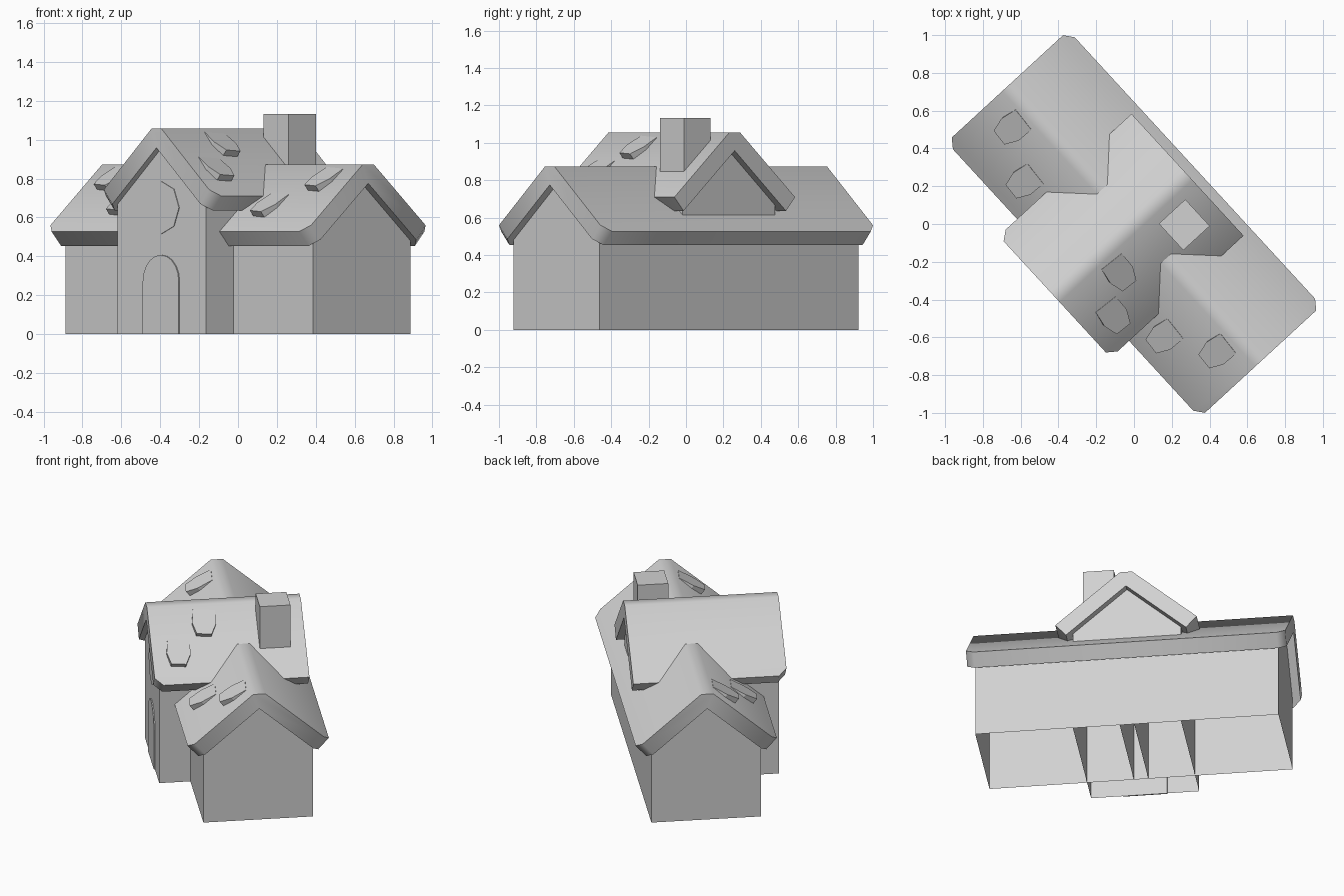
import bpy, bmesh, math
from mathutils import Vector

cube = bpy.data.objects.get("Cube")
if cube:
    bpy.data.objects.remove(cube, do_unlink=True)

TURN = math.radians(-47.4)   # the house stands diagonally
PITCH = 0.866                # roof rise over run
LIFT = 0.183                 # cross wing height above the main wing

grey = bpy.data.materials.new("plain_grey")
grey.use_nodes = True
grey.diffuse_color = (0.64, 0.64, 0.64, 1)
grey.node_tree.nodes["Principled BSDF"].inputs["Base Color"].default_value = (0.64, 0.64, 0.64, 1)


def finish(name, bm, smooth=False):
    bmesh.ops.recalc_face_normals(bm, faces=bm.faces)
    mesh = bpy.data.meshes.new(name)
    bm.to_mesh(mesh)
    bm.free()
    mesh.materials.append(grey)
    obj = bpy.data.objects.new(name, mesh)
    bpy.context.collection.objects.link(obj)
    obj.rotation_euler.z = TURN
    if smooth:
        bpy.ops.object.select_all(action='DESELECT')
        obj.select_set(True)
        bpy.context.view_layer.objects.active = obj
        bpy.ops.object.shade_smooth_by_angle(angle=math.radians(55))
    return obj


def prism(profile, start, end, axis):
    """Extrude an (across, height) profile along the x or y axis."""
    bm = bmesh.new()

    def place(a, z, t):
        return (t, a, z) if axis == 'x' else (a, t, z)

    rings = [[bm.verts.new(place(a, z, t)) for a, z in profile] for t in (start, end)]
    for ring in rings:
        bm.faces.new(ring)
    n = len(profile)
    for i in range(n):
        j = (i + 1) % n
        bm.faces.new((rings[0][i], rings[0][j], rings[1][j], rings[1][i]))
    return bm, rings


def walls(name, half, peak, start, end, axis):
    """Gabled shell, open underneath."""
    shoulder = peak - half * PITCH
    profile = [(-half, 0), (half, 0), (half, shoulder), (0, peak), (-half, shoulder)]
    bm, _ = prism(profile, start, end, axis)
    floor = [f for f in bm.faces if all(v.co.z < 0.001 for v in f.verts)]
    bmesh.ops.delete(bm, geom=floor, context='FACES_ONLY')
    finish(name, bm)


def roof(name, lift, start, end, axis, cut_ends):
    """Thick gable roof with a softened ridge and clipped eave corners."""
    profile = [(-0.438, 0.527), (0, 0.906), (0.438, 0.527),
               (0.372, 0.453), (0, 0.775), (-0.372, 0.453)]
    bm, rings = prism([(a, z + lift) for a, z in profile], start, end, axis)
    edges = [bm.edges.get((rings[0][1], rings[1][1]))]
    for k in cut_ends:
        edges += [bm.edges.get((rings[k][2], rings[k][3])),
                  bm.edges.get((rings[k][5], rings[k][0]))]
    bmesh.ops.bevel(bm, geom=edges, offset=0.05, offset_type='OFFSET',
                    segments=1, affect='EDGES')
    finish(name, bm, smooth=True)


# Main wing and taller cross wing
walls("main_walls", 0.34, 0.785, -0.94, 0.94, 'x')
walls("cross_wing_walls", 0.335, 0.785 + LIFT, -0.533, 0.337, 'y')
roof("main_roof", 0, -0.99, 0.99, 'x', (0, 1))
roof("cross_wing_roof", LIFT, -0.57, 0.385, 'y', (0,))

# Inner partitions
for side, x in (("left", 0.045), ("right", -0.045)):
    bm = bmesh.new()
    bm.faces.new([bm.verts.new((x, y, z)) for y, z in
                  ((-0.34, 0), (0.34, 0), (0.34, 0.47), (-0.34, 0.47))])
    finish("partition_" + side, bm)

# Chimney
bm, _ = prism([(0.088, 0.75), (0.279, 0.75), (0.279, 1.132), (0.088, 1.132)],
              0.098, 0.288, 'y')
finish("chimney", bm)

# Arched door and octagonal window as thin plates
half, spring = 0.137, 0.27
door = [(-half, 0), (half, 0)]
door += [(half * math.cos(math.pi * i / 10), spring + half * math.sin(math.pi * i / 10))
         for i in range(11)]
bm, _ = prism(door, -0.54, -0.532, 'y')
finish("door", bm)
octagon = [(0.135 * math.sin(math.pi * i / 4), 0.65 + 0.135 * math.cos(math.pi * i / 4))
           for i in range(8)]
bm, _ = prism(octagon, -0.537, -0.532, 'y')
finish("gable_window", bm)


def shingle(name, along, out, ridge, across, down, twist):
    """Lifted roof tile with clipped lower corners; its top edge sinks into the slope."""
    across, down = Vector(across), Vector(down)
    slope = (down - Vector((0, 0, PITCH))).normalized()
    normal = (down * PITCH + Vector((0, 0, 1))).normalized()
    centre = across * along + down * out + Vector((0, 0, ridge - PITCH * out))
    outline = [(-0.068, -0.09), (0.068, -0.09), (0.074, 0.01),
               (0.046, 0.09), (-0.046, 0.09), (-0.074, 0.01)]
    bm = bmesh.new()
    rings = [[], []]
    for a, s in outline:
        ra = a * math.cos(twist) - s * math.sin(twist)
        rs = a * math.sin(twist) + s * math.cos(twist)
        base = centre + across * ra + slope * rs
        raised = 0.002 + 0.036 * (s + 0.09) / 0.18
        rings[0].append(bm.verts.new(base - normal * 0.02))
        rings[1].append(bm.verts.new(base + normal * raised))
    for ring in rings:
        bm.faces.new(ring)
    for i in range(6):
        j = (i + 1) % 6
        bm.faces.new((rings[0][i], rings[0][j], rings[1][j], rings[1][i]))
    finish(name, bm)


# Loose shingles: front slope of the main roof, left slope of the cross wing
for i, (x, out) in enumerate(((-0.811, 0.124), (-0.558, 0.271), (0.547, 0.281), (0.795, 0.128))):
    shingle(f"main_shingle_{i + 1}", x, out, 0.906, (1, 0, 0), (0, -1, 0), 0.1)
for i, (y, out) in enumerate(((-0.23, 0.133), (-0.407, 0.279))):
    shingle(f"cross_wing_shingle_{i + 1}", y, out, 0.906 + LIFT, (0, 1, 0), (1, 0, 0), 0.1)
